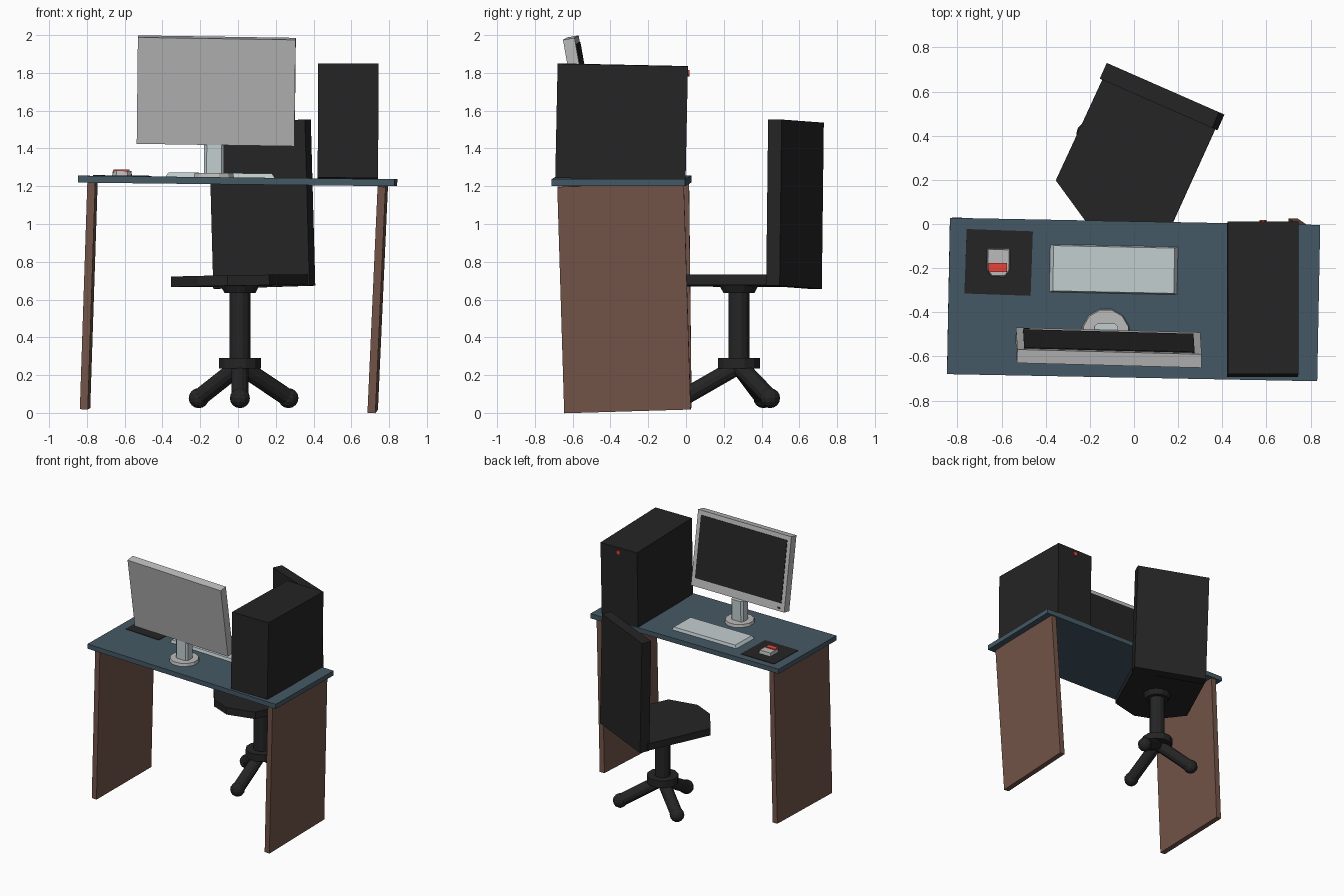
import bpy, bmesh
from math import radians, cos, sin, pi
from mathutils import Matrix, Vector, Euler

if "Cube" in bpy.data.objects:
    bpy.data.objects.remove(bpy.data.objects["Cube"])


def material(name, rgb):
    m = bpy.data.materials.new(name)
    m.diffuse_color = (*rgb, 1)
    m.use_nodes = True
    m.node_tree.nodes["Principled BSDF"].inputs["Base Color"].default_value = m.diffuse_color
    return m


BLACK = material("black_plastic", (0.018, 0.018, 0.018))
BLUE = material("blue_grey_top", (0.06, 0.10, 0.13))
WOOD = material("brown_wood", (0.17, 0.09, 0.065))
RED = material("red_plastic", (0.8, 0.06, 0.04))
GREY = material("grey_plastic", (0.5, 0.5, 0.5))
PALE = material("pale_plastic", (0.55, 0.62, 0.63))


def place(loc, rot=(0, 0, 0)):
    return Matrix.Translation(loc) @ Euler([radians(a) for a in rot]).to_matrix().to_4x4()


def prism(name, pts, z0, z1, mat, frame=Matrix(), top=1.0):
    """Extrude an outline from z0 to z1; top scales the upper outline."""
    bm = bmesh.new()
    lo = [bm.verts.new((x, y, z0)) for x, y in pts]
    hi = [bm.verts.new((x * top, y * top, z1)) for x, y in pts]
    n = len(pts)
    bm.faces.new(lo[::-1])
    bm.faces.new(hi)
    for i in range(n):
        j = (i + 1) % n
        bm.faces.new((lo[i], lo[j], hi[j], hi[i]))
    bmesh.ops.recalc_face_normals(bm, faces=bm.faces)
    me = bpy.data.meshes.new(name)
    bm.to_mesh(me)
    bm.free()
    me.materials.append(mat)
    ob = bpy.data.objects.new(name, me)
    bpy.context.collection.objects.link(ob)
    ob.matrix_world = frame
    return ob


def box(name, size, mat, frame, top=1.0):
    x, y, z = (s / 2 for s in size)
    return prism(name, [(-x, -y), (x, -y), (x, y), (-x, y)], -z, z, mat, frame, top)


def ring(r, n=12):
    return [(r * cos(2 * pi * (i + .5) / n), r * sin(2 * pi * (i + .5) / n)) for i in range(n)]


def rod(name, a, b, r, mat, n=12):
    a, b = Vector(a), Vector(b)
    turn = (b - a).to_track_quat('Z', 'Y').to_matrix().to_4x4()
    return prism(name, ring(r, n), 0, (b - a).length, mat, Matrix.Translation(a) @ turn)


# Desk: top and two leaning side panels
box("desk_top", (1.677, .708, .037), BLUE, place((-.002, -.342, 1.228), (0, .65, -1.1)))
box("left_panel", (.042, .67, 1.2), WOOD, place((-.79, -.312, .622), (.6, 1.9, -1.1)))
box("right_panel", (.042, .67, 1.2), WOOD, place((.74, -.328, .608), (1.7, 2.6, -1.1)))

# Computer tower with power button
tower = place((.583, -.341, 1.54), (-1.2, .3, 0))
box("tower", (.32, .69, .605), BLACK, tower)
prism("power_button", ring(.018, 8), 0, .012, RED,
      tower @ place((0, .342, .265), (-90, 0, 0)))

# Monitor: tilted casing, screen, button
monitor = place((-.115, -.56, 1.705), (10, .9, -1.5))
box("monitor_case", (.835, .062, .572), GREY, monitor)
box("screen", (.772, .008, .475), BLACK, monitor @ place((0, .031, .014)))
box("monitor_button", (.025, .006, .012), BLACK, monitor @ place((-.37, .031, -.262)))

# Monitor stand: round foot and chamfered neck
stand = place((-.128, -.492, 1.24), (0, .65, 0))
prism("stand_foot", ring(.112, 12), 0, .03, GREY, stand, .94)
w, d, c = .053, .042, .014
prism("stand_neck", [(-w + c, -d), (w - c, -d), (w, -d + c), (w, d - c),
                     (w - c, d), (-w + c, d), (-w, d - c), (-w, -d + c)], .02, .19, PALE, stand)

# Keyboard, mouse pad and mouse
box("keyboard", (.583, .218, .026), PALE, place((-.092, -.206, 1.257), (0, .65, -1.2)), .94)
box("mouse_pad", (.3, .292, .006), BLACK, place((-.613, -.174, 1.254), (0, .65, -2)))
mouse = place((-.614, -.175, 1.256), (0, .65, -1))
prism("mouse", [(-.052, .064), (-.052, -.035), (-.03, -.064), (.03, -.064),
                (.052, -.035), (.052, .064)], 0, .026, GREY, mouse, .92)
box("mouse_button", (.084, .04, .02), RED, mouse @ place((-.003, -.022, .023)))

# Chair: seat with chamfered front, backrest
chair = place((.01, .28, 0), (0, 0, -23.7))
seat = chair @ place((0, 0, .698), (0, -1, 0))
prism("seat", [(-.30, -.222), (-.09, -.344), (.08, -.344), (.262, -.21),
               (.268, .30), (-.29, .30)], -.026, .029, BLACK, seat)
box("backrest", (.556, .078, .88), BLACK, chair @ place((-.012, .319, 1.105), (0, -1.7, 0)))

# Chair column, seat mount and hub
px, py = .01, .28
base = place((px, py, 0))
prism("seat_mount", ring(.085), .635, .68, BLACK, base, 1.28)
prism("column", ring(.057), .25, .66, BLACK, base)
prism("hub", ring(.115), .235, .29, BLACK, base)

# Chair legs with ball feet
for i, (dx, dy) in enumerate([(.257, .165), (-.218, .13), (0, -.3)], 1):
    foot = (px + dx, py + dy, .078)
    rod(f"chair_leg_{i}", (px, py, .25), foot, .046, BLACK)
    bm = bmesh.new()
    bmesh.ops.create_uvsphere(bm, u_segments=12, v_segments=8, radius=.053)
    me = bpy.data.meshes.new(f"foot_ball_{i}")
    bm.to_mesh(me)
    bm.free()
    me.materials.append(BLACK)
    ball = bpy.data.objects.new(f"foot_ball_{i}", me)
    ball.location = foot
    bpy.context.collection.objects.link(ball)
